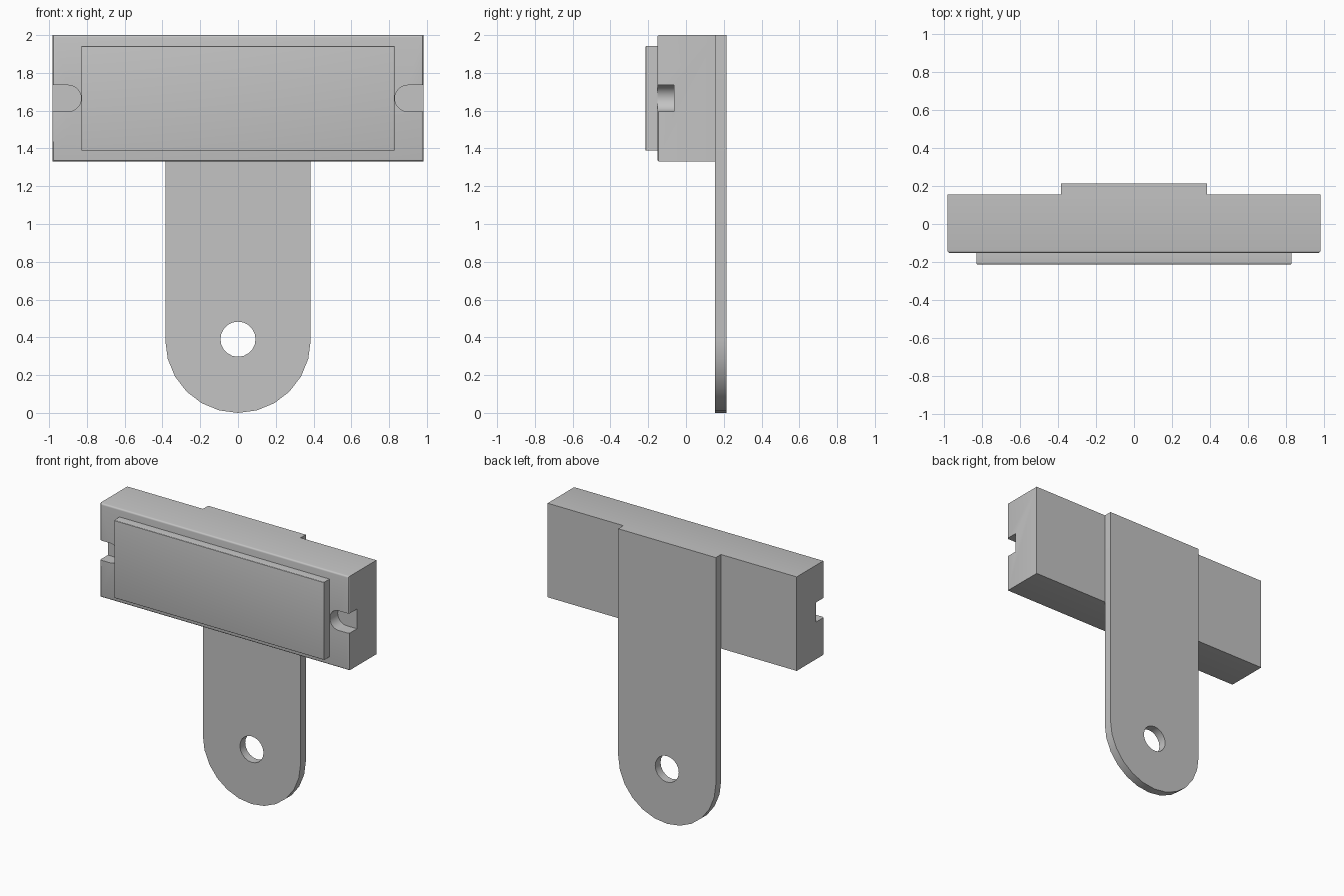
import bpy
import bmesh
from math import sin, cos, pi

if "Cube" in bpy.data.objects:
    bpy.data.objects.remove(bpy.data.objects["Cube"], do_unlink=True)

grey = bpy.data.materials.new("light grey plastic")
grey.use_nodes = True
COLOUR = (0.55, 0.55, 0.55, 1)
grey.diffuse_color = COLOUR
grey.node_tree.nodes["Principled BSDF"].inputs["Base Color"].default_value = COLOUR


def arc(cx, cz, r, start, end, steps):
    """Points along an arc in the x-z plane."""
    angles = [start + (end - start) * i / steps for i in range(steps + 1)]
    return [(cx + r * cos(a), cz + r * sin(a)) for a in angles]


def prism(name, profile, front, back, bevel=0):
    """Extrude an x-z profile from front to back, rounding the front rim."""
    bm = bmesh.new()
    face = bm.faces.new([bm.verts.new((x, front, z)) for x, z in profile])
    ext = bmesh.ops.extrude_face_region(bm, geom=[face], use_keep_orig=True)
    moved = [v for v in ext["geom"] if isinstance(v, bmesh.types.BMVert)]
    bmesh.ops.translate(bm, verts=moved, vec=(0, back - front, 0))
    bmesh.ops.recalc_face_normals(bm, faces=bm.faces[:])
    if bevel:
        rim = [e for e in bm.edges if all(abs(v.co.y - front) < 1e-5 for v in e.verts)]
        bmesh.ops.bevel(bm, geom=rim, offset=bevel, segments=3, profile=0.5,
                        affect='EDGES')
    mesh = bpy.data.meshes.new(name)
    bm.to_mesh(mesh)
    bm.free()
    mesh.materials.append(grey)
    ob = bpy.data.objects.new(name, mesh)
    bpy.context.collection.objects.link(ob)
    return ob


def rect(half_width, bottom, top):
    return [(-half_width, bottom), (half_width, bottom),
            (half_width, top), (-half_width, top)]


def activate(ob):
    bpy.ops.object.select_all(action='DESELECT')
    ob.select_set(True)
    bpy.context.view_layer.objects.active = ob


def cut(target, cutter):
    """Subtract the cutter and discard it."""
    cutter.hide_render = True
    mod = target.modifiers.new("cut", 'BOOLEAN')
    mod.operation = 'DIFFERENCE'
    mod.solver = 'EXACT'
    mod.object = cutter
    activate(target)
    bpy.ops.object.modifier_apply(modifier=mod.name)
    bpy.data.objects.remove(cutter, do_unlink=True)


# Main housing with a round-ended notch at each side
housing = prism("housing", rect(0.982, 1.33, 2.0), -0.152, 0.156, bevel=0.012)
for side in (-1, 1):
    slot = arc(0.9, 1.665, 0.07, pi / 2, 3 * pi / 2, 14)
    slot += [(1.1, 1.595), (1.1, 1.735)]
    cut(housing, prism("notch_cutter", [(side * x, z) for x, z in slot],
                       -0.3, -0.063))

# Raised front panel
panel = prism("front_panel", rect(0.828, 1.388, 1.942), -0.214, -0.15, bevel=0.005)

# Mounting tab with rounded lower end and a screw hole
tab_profile = arc(0, 0.385, 0.385, pi, 2 * pi, 12) + [(0.385, 2.0), (-0.385, 2.0)]
tab = prism("mounting_tab", tab_profile, 0.154, 0.214)
cut(tab, prism("hole_cutter", arc(0, 0.39, 0.093, 0, 2 * pi, 20)[:-1], 0, 0.4))

for part in (housing, panel, tab):
    activate(part)
    bpy.ops.object.shade_smooth_by_angle(angle=pi / 6)
